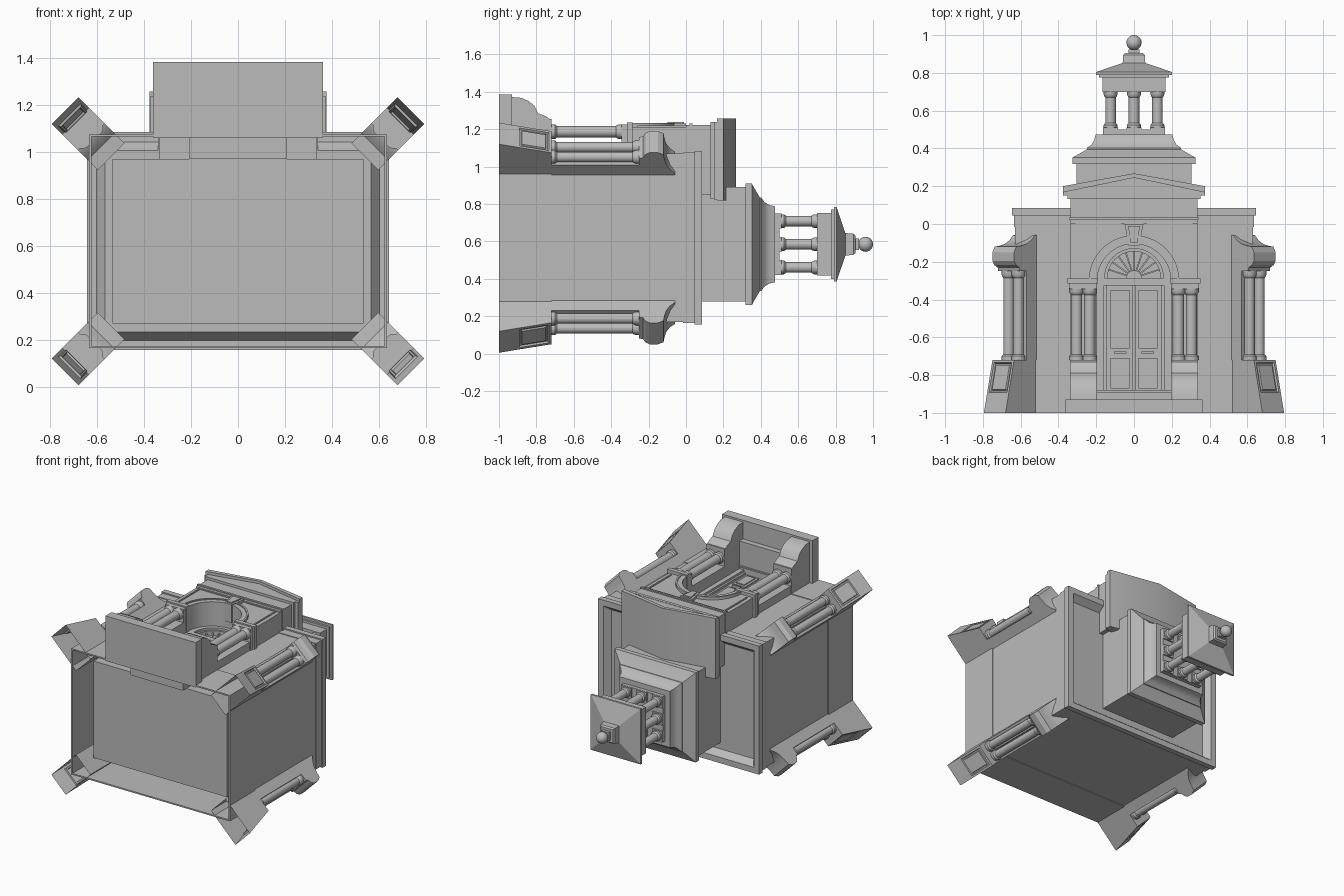
import bpy, bmesh, math
from mathutils import Vector, Matrix

if "Cube" in bpy.data.objects:
    bpy.data.objects.remove(bpy.data.objects["Cube"])

stone = bpy.data.materials.new("grey stone")
stone.use_nodes = True
GREY = (0.5, 0.5, 0.5, 1)
stone.diffuse_color = GREY
stone.node_tree.nodes["Principled BSDF"].inputs["Base Color"].default_value = GREY
MID = 0.62       # depth centre of the hall
TOWER = 0.585    # depth centre of the tower
made = []


def finish(name, bm):
    bmesh.ops.recalc_face_normals(bm, faces=bm.faces)
    mesh = bpy.data.meshes.new(name)
    bm.to_mesh(mesh)
    bm.free()
    mesh.materials.append(stone)
    ob = bpy.data.objects.new(name, mesh)
    bpy.context.collection.objects.link(ob)
    made.append(ob)
    return ob


def skin(bm, rings):
    """Join equal rings of points into a closed solid."""
    loops = [[bm.verts.new(p) for p in ring] for ring in rings]
    for a, b in zip(loops, loops[1:]):
        for i in range(len(a)):
            j = (i + 1) % len(a)
            bm.faces.new((a[i], a[j], b[j], b[i]))
    bm.faces.new(loops[0])
    bm.faces.new(loops[-1])


def prism(name, pts, place, t0, t1):
    bm = bmesh.new()
    skin(bm, [[place(a, b, t) for a, b in pts] for t in (t0, t1)])
    return finish(name, bm)


def facing(a, b, t):      # outline in x, y pushed along z
    return (a, b, t)


def sideways(a, b, t):    # outline in y, z pushed along x
    return (t, a, b)


def box(name, x0, x1, y0, y1, z0, z1):
    return prism(name, [(x0, y0), (x1, y0), (x1, y1), (x0, y1)], facing, z0, z1)


def tiers(name, steps, zc):
    """Stack of rectangles along the building's height: half x, half z, y."""
    bm = bmesh.new()
    skin(bm, [[(-a, y, zc - b), (a, y, zc - b), (a, y, zc + b), (-a, y, zc + b)]
              for a, b, y in steps])
    return finish(name, bm)


def turned(name, x, z, profile, n=20):
    """Round part about a line along y: radius, y."""
    bm = bmesh.new()
    ang = [2 * math.pi * i / n for i in range(n)]
    skin(bm, [[(x + r * math.cos(a), y, z + r * math.sin(a)) for a in ang]
              for r, y in profile])
    return finish(name, bm)


def column(name, x, z, y0, y1, r=0.028):
    k = r * 1.3
    turned(name, x, z, [(k, y0), (k, y0 + .02), (r, y0 + .03), (r, y1 - .035),
                        (r * 1.15, y1 - .03), (k, y1 - .02), (k, y1)])


def arc(r, yc, n=24):
    """Half circle points from right to left over the top."""
    return [(r * math.cos(math.pi * i / n), yc + r * math.sin(math.pi * i / n))
            for i in range(n + 1)]


# Hall: inner core, hollow gap, thin outer walls, cornice and sunken roof
hall = tiers("hall", [(.535, .35, -.89), (.535, .35, .02), (.567, .387, .02), (.603, .423, .065),
                      (.626, .446, .065), (.626, .446, -1), (.636, .456, -1), (.636, .456, -.72),
                      (.631, .451, -.72), (.631, .451, -.015), (.636, .456, -.015),
                      (.636, .456, .045), (.645, .465, .045), (.645, .465, .085),
                      (.603, .423, .085), (.567, .387, .04)], MID)

# Doorway opened through the thin front wall
cutter = prism("door_cutter", [(-.195, -.88), (.195, -.88)] + arc(.195, -.3), facing, 1.0, 1.3)
made.remove(cutter)
cutter.hide_render = True
cut = hall.modifiers.new("doorway", "BOOLEAN")
cut.operation = "DIFFERENCE"
cut.solver = "EXACT"
cut.object = cutter
bpy.context.view_layer.objects.active = hall
bpy.ops.object.modifier_apply(modifier=cut.name)
bpy.data.objects.remove(cutter)

# Diagonal corner piers, open underneath, with twin columns
buttress = [(-.02, -1), (.258, -1), (.236, -.905), (.194, -.72), (.1, -.72), (.1, -.25),
            (.15, -.25), (.155, -.23), (.18, -.217), (.194, -.195), (.194, -.15),
            (.178, -.12), (.14, -.115), (.1, -.105), (.065, -.085), (.04, -.06), (-.02, -.055)]
for sx, side in ((1, "left"), (-1, "right")):
    for sz, end in ((1, "front"), (-1, "back")):
        def diagonal(d, y, t):
            s = math.sqrt(.5)
            return (sx * (.555 + (d - t) * s), y, MID + sz * (.375 + (d + t) * s))
        tag = f"{end}_{side}"
        pier = prism("pier_" + tag, buttress, diagonal, -.081, .081)
        bm = bmesh.new()
        bm.from_mesh(pier.data)
        # sunken panel on the sloping pedestal face
        panel = min((f for f in bm.faces if len(f.verts) == 4),
                    key=lambda f: (f.calc_center_median() - Vector(diagonal(.215, -.81, 0))).length)
        for width, depth in ((.02, 0), (.006, -.01), (.012, 0), (.005, .008)):
            bmesh.ops.inset_region(bm, faces=[panel], thickness=width, depth=depth)
        under = [f for f in bm.faces if all(v.co.y < -.99 for v in f.verts)]
        bmesh.ops.delete(bm, geom=under, context="FACES")
        bm.to_mesh(pier.data)
        bm.free()
        for t in (-.037, .037):
            x, _, z = diagonal(.117, 0, t)
            column("pier_column_" + tag, x, z, -.72, -.25)

# Porch: front step, pedestals, columns and flanking walls
box("front_step", -.362, .362, -1, -.93, 1.06, 1.385)
box("threshold", -.21, .21, -.93, -.89, .97, 1.25)
scroll = [(-.93, 1.06), (-.93, 1.372), (-.88, 1.368), (-.84, 1.35), (-.81, 1.325),
          (-.79, 1.285), (-.75, 1.27), (-.73, 1.255), (-.72, 1.255), (-.72, 1.06)]
for s in (1, -1):
    prism("porch_pedestal", scroll, sideways, s * .195, s * .34)
    box("porch_wall", *sorted((s * .195, s * .335)), -.93, -.32, 1.06, 1.13)
    box("door_reveal", *sorted((s * .195, s * .21)), -.89, -.33, .97, 1.07)
    box("impost", *sorted((s * .19, s * .352)), -.315, -.285, 1.06, 1.235)
    box("impost_band", *sorted((s * .195, s * .342)), -.345, -.315, 1.06, 1.225)
    for x in (.235, .304):
        column("porch_column", s * x, 1.187, -.72, -.34, .03)

# Arched front above the columns
spring = -.3
prism("arch_front", [(.337, -.33), (.337, .03), (-.337, .03), (-.337, -.33), (-.195, -.33)]
      + arc(.195, spring)[::-1] + [(.195, -.33)], facing, .97, 1.212)
prism("arch_moulding", arc(.24, spring) + arc(.195, spring)[::-1], facing, 1.2, 1.226)
prism("arch_bead", arc(.24, spring) + arc(.228, spring)[::-1], facing, 1.2, 1.233)
prism("keystone", [(-.028, -.115), (.028, -.115), (.05, .0), (-.05, .0)], facing, 1.1, 1.232)
prism("keystone_face", [(-.017, -.1), (.017, -.1), (.032, -.01), (-.032, -.01)],
      facing, 1.22, 1.24)
for s in (1, -1):    # spandrel frames
    box("spandrel_top", *sorted((s * .07, s * .31)), -.005, .005, 1.2, 1.219)
    box("spandrel_side", *sorted((s * .3, s * .31)), -.26, .005, 1.2, 1.219)

# Door with panels, frame and fanlight
box("lintel", -.19, .19, -.325, -.285, .97, 1.05)
for s in (1, -1):
    box("door_frame", *sorted((s * .16, s * .195)), -.89, -.3, .97, 1.05)
    box("door_bead", *sorted((s * .145, s * .16)), -.89, -.3, .97, 1.035)
    box("door_leaf", *sorted((s * .004, s * .145)), -.89, -.325, .97, 1.02)
    for y0, y1 in ((-.87, -.71), (-.66, -.35)):
        box("door_panel", *sorted((s * .025, s * .125)), y0, y1, 1.0, 1.03)
        box("door_panel_centre", *sorted((s * .042, s * .108)), y0 + .018, y1 - .018, 1.0, 1.037)
    box("door_handle", *sorted((s * .04, s * .105)), -.685, -.675, 1.0, 1.04)
prism("fanlight_frame", arc(.194, -.285) + arc(.155, -.285)[::-1], facing, .97, 1.05)
prism("fanlight_rim", arc(.155, -.285) + arc(.14, -.285)[::-1], facing, .97, 1.035)
prism("fanlight_pane", arc(.145, -.285), facing, .97, 1.0)
prism("fanlight_hub", arc(.04, -.285), facing, .99, 1.03)
for i in range(1, 10):
    a = math.pi * i / 10
    u, v = Vector((math.cos(a), math.sin(a))), Vector((-math.sin(a), math.cos(a))) * .004
    spoke = [u * .03 - v, u * .145 - v, u * .145 + v, u * .03 + v]
    prism("fanlight_spoke", [(p.x, p.y - .285) for p in spoke], facing, .99, 1.022)

# Attic and pediment
box("attic", -.337, .337, .0, .14, .85, 1.222)
box("attic_band", -.342, .342, .02, .035, .85, 1.23)
box("pediment_bed", -.352, .352, .132, .155, .83, 1.24)
prism("pediment", [(-.375, .15), (.375, .15), (.375, .195), (0, .255), (-.375, .195)],
      facing, .825, 1.238)
prism("pediment_rake", [(-.377, .167), (0, .245), (.377, .167), (.377, .2), (0, .268),
                        (-.377, .2)], facing, .82, 1.258)

# Tower: base, coved roof, lantern columns, cap and ball
tiers("tower_base", [(.305, .305, .0), (.305, .305, .317), (.325, .325, .317), (.325, .325, .352),
                     (.313, .313, .358), (.25, .25, .395), (.25, .25, .402), (.225, .225, .42),
                     (.21, .21, .445), (.203, .203, .475), (.165, .165, .475),
                     (.165, .165, .5)], TOWER)
for i in (-1, 0, 1):
    for k in (-1, 0, 1):
        if i or k:
            x, z = i * .124, TOWER + k * .124
            box("lantern_plinth", x - .04, x + .04, .49, .51, z - .04, z + .04)
            column("lantern_column", x, z, .505, .705, .028)
tiers("lantern_cap", [(.168, .168, .7), (.168, .168, .775), (.185, .185, .775),
                      (.185, .185, .79), (.2, .2, .79), (.2, .2, .805), (.06, .06, .852),
                      (.057, .057, .895), (.048, .048, .905), (.03, .03, .905),
                      (.03, .03, .925)], TOWER)
bm = bmesh.new()
bmesh.ops.create_uvsphere(bm, u_segments=24, v_segments=14, radius=.04,
                          matrix=Matrix.Translation((0, .96, TOWER)))
finish("ball_finial", bm)

# Smooth curved parts, keep hard edges
bpy.ops.object.select_all(action="DESELECT")
for ob in made:
    ob.select_set(True)
bpy.context.view_layer.objects.active = hall
bpy.ops.object.shade_smooth_by_angle(angle=math.radians(24))
